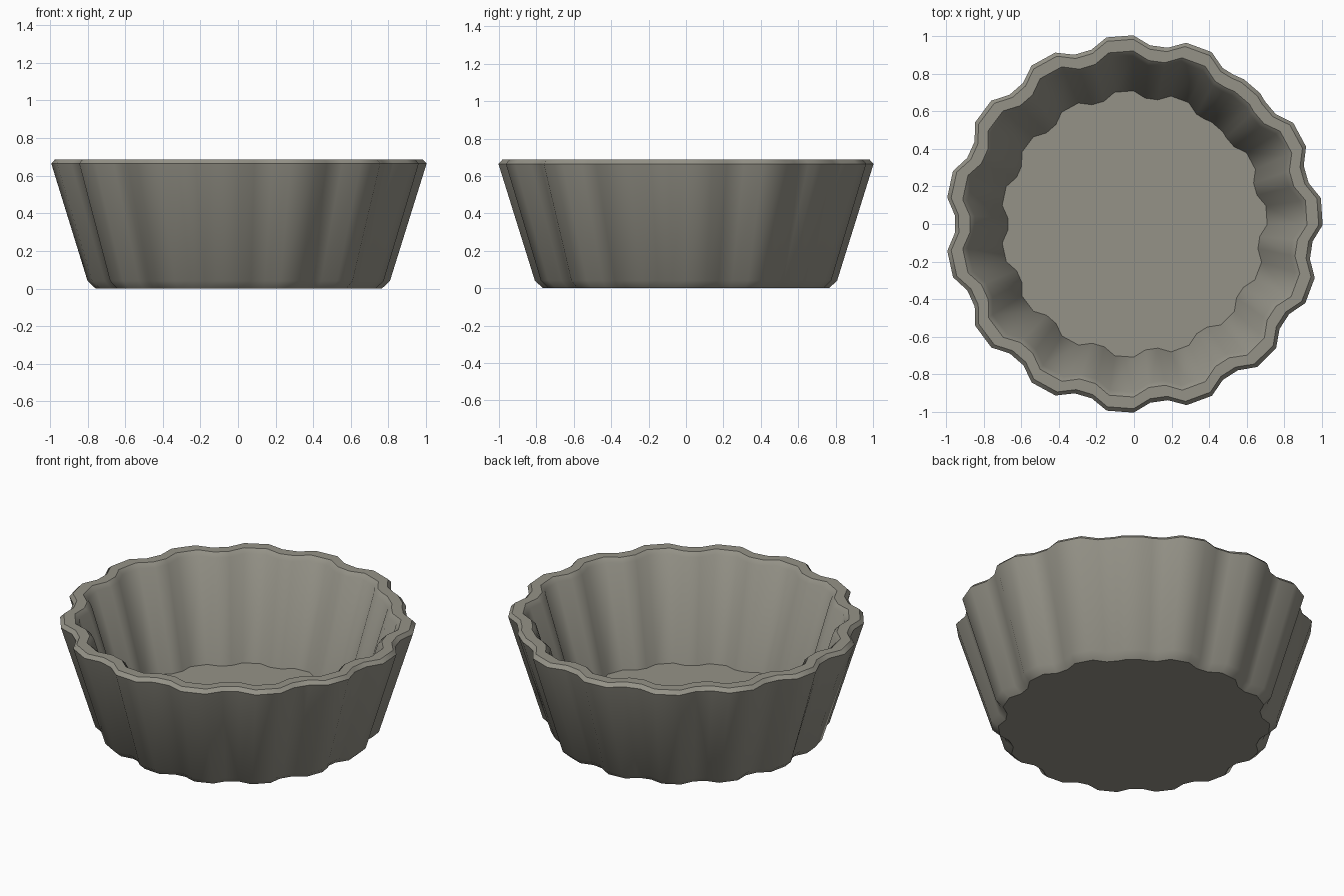
import bpy, bmesh, math

if "Cube" in bpy.data.objects:
    bpy.data.objects.remove(bpy.data.objects["Cube"])

# Fluted outline: (angle in degrees, 0 = groove .. 1 = crest)
outline = []
for k in range(14):
    c = 69.8 + 24.5 * k
    outline += [(c - 9.4, 0), (c - 4.1, 1), (c + 4.1, 1), (c + 9.4, 0)]
# shallow flute where the pattern closes
c = 49.2 + 360
outline += [(c - 6, 0), (c - 3.2, 0.25), (c + 3.6, 0.25), (c + 7, 0)]

# Wall section from outer base to inner floor: (crest radius, height, flute depth)
profile = [
    (0.765, 0.0, 0.04), (0.808, 0.04, 0.044), (1.003, 0.665, 0.049),
    (0.982, 0.687, 0.049), (0.92, 0.687, 0.047), (0.893, 0.662, 0.046),
    (0.708, 0.07, 0.036),
]

mat = bpy.data.materials.new("warm_grey")
mat.diffuse_color = (0.30, 0.29, 0.245, 1)
mat.use_nodes = True
mat.node_tree.nodes["Principled BSDF"].inputs["Base Color"].default_value = mat.diffuse_color

# Fluted dish body
bm = bmesh.new()
rings = []
for r, z, depth in profile:
    ring = []
    for ang, t in outline:
        a = math.radians(ang)
        rad = r - depth * (1 - t)
        ring.append(bm.verts.new((rad * math.cos(a), rad * math.sin(a), z)))
    rings.append(ring)
n = len(outline)
for lo, hi in zip(rings, rings[1:]):
    for i in range(n):
        j = (i + 1) % n
        bm.faces.new((lo[i], lo[j], hi[j], hi[i]))
# underside and inner floor
bm.faces.new(list(reversed(rings[0])))
bm.faces.new(rings[-1])
bmesh.ops.recalc_face_normals(bm, faces=bm.faces[:])

mesh = bpy.data.meshes.new("fluted_dish")
bm.to_mesh(mesh)
bm.free()
mesh.materials.append(mat)
dish = bpy.data.objects.new("fluted_dish", mesh)
bpy.context.collection.objects.link(dish)
bpy.context.view_layer.objects.active = dish
dish.select_set(True)
bpy.ops.object.shade_smooth_by_angle(angle=math.radians(38))
